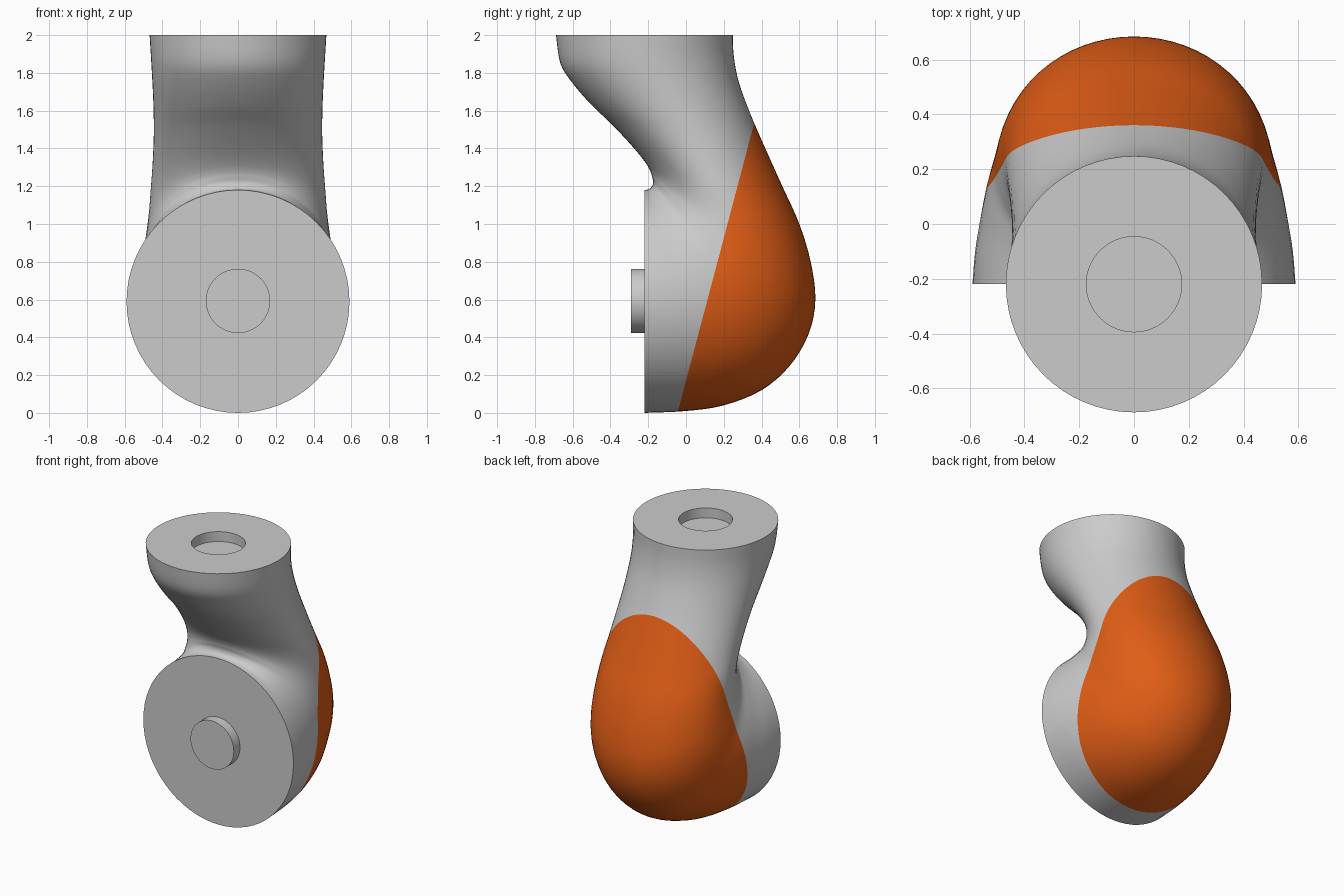
import bpy, bmesh, math
from mathutils import Vector

if "Cube" in bpy.data.objects:
    bpy.data.objects.remove(bpy.data.objects["Cube"])

SIDES, STEPS = 64, 4
# Cross-sections along the bend: inner y, inner z, outer y, outer z, half width
STATIONS = [
    (-.22, 1.18, -.22, 0, .59), (-.195, 1.185, .0, .01, .58),
    (-.18, 1.20, .2, .04, .562), (-.175, 1.215, .4, .12, .54),
    (-.175, 1.23, .55, .25, .515), (-.18, 1.25, .65, .42, .50),
    (-.187, 1.275, .685, .6, .485), (-.205, 1.31, .66, .8, .472),
    (-.245, 1.365, .6, 1.0, .462), (-.31, 1.44, .51, 1.2, .452),
    (-.4, 1.535, .42, 1.4, .446), (-.5, 1.63, .342, 1.58, .447),
    (-.6, 1.745, .28, 1.75, .453), (-.665, 1.85, .253, 1.89, .46),
    (-.688, 2, .248, 2, .468)]


def smooth_stations(pts):
    """Catmull-Rom interpolation of the sections."""
    out = []
    for i in range(len(pts) - 1):
        quad = [pts[max(i - 1, 0)], pts[i], pts[i + 1], pts[min(i + 2, len(pts) - 1)]]
        for k in range(STEPS):
            t = k / STEPS
            out.append(tuple(.5 * (2 * b + (c - a) * t + (2 * a - 5 * b + 4 * c - d) * t * t
                             + (3 * b - a - 3 * c + d) * t ** 3) for a, b, c, d in zip(*quad)))
    return out + [pts[-1]]


def add_ring(bm, iy, iz, oy, oz, w):
    mid = Vector((0, (iy + oy) / 2, (iz + oz) / 2))
    half = Vector((0, (oy - iy) / 2, (oz - iz) / 2))
    angles = [2 * math.pi * k / SIDES for k in range(SIDES)]
    return [bm.verts.new(mid + half * math.cos(a) + Vector((w * math.sin(a), 0, 0))) for a in angles]


def finish(bm, name):
    mesh = bpy.data.meshes.new(name)
    bm.to_mesh(mesh)
    bm.free()
    ob = bpy.data.objects.new(name, mesh)
    bpy.context.collection.objects.link(ob)
    bpy.ops.object.select_all(action='DESELECT')
    ob.select_set(True)
    bpy.context.view_layer.objects.active = ob
    bpy.ops.object.shade_smooth_by_angle(angle=math.radians(32))
    return ob


# Bent limb: front peg, loft, then the socket in the top, as one chain of rings
peg = [(y, .593 + r, y, .593 - r, r) for y, r in ((-.29, .17), (-.22, .17))]
socket = [(-.22 - r, z, -.22 + r, z, r) for r, z in ((.174, 2), (.174, 1.93))]
limb = bmesh.new()
rings = [add_ring(limb, *s) for s in peg + smooth_stations(STATIONS) + socket]
for a, b in zip(rings, rings[1:]):
    for k in range(SIDES):
        n = (k + 1) % SIDES
        limb.faces.new((a[k], a[n], b[n], b[k]))
limb.faces.new(rings[0])
limb.faces.new(rings[-1])
bmesh.ops.recalc_face_normals(limb, faces=limb.faces[:])
shell = limb.copy()

# Split along the slanted seam into grey limb and coloured back shell
seam = Vector((0, -.045, 0))
normal = Vector((0, 1.53, -.405)).normalized()
for bm, front in ((limb, True), (shell, False)):
    bmesh.ops.bisect_plane(bm, geom=bm.verts[:] + bm.edges[:] + bm.faces[:], dist=1e-5,
                           plane_co=seam, plane_no=normal, clear_outer=front, clear_inner=not front)
finish(limb, "elbow_limb")
back = finish(shell, "back_shell")

orange = bpy.data.materials.new("orange")
orange.diffuse_color = (.75, .11, .008, 1)
orange.use_nodes = True
orange.node_tree.nodes["Principled BSDF"].inputs["Base Color"].default_value = orange.diffuse_color
back.data.materials.append(orange)
